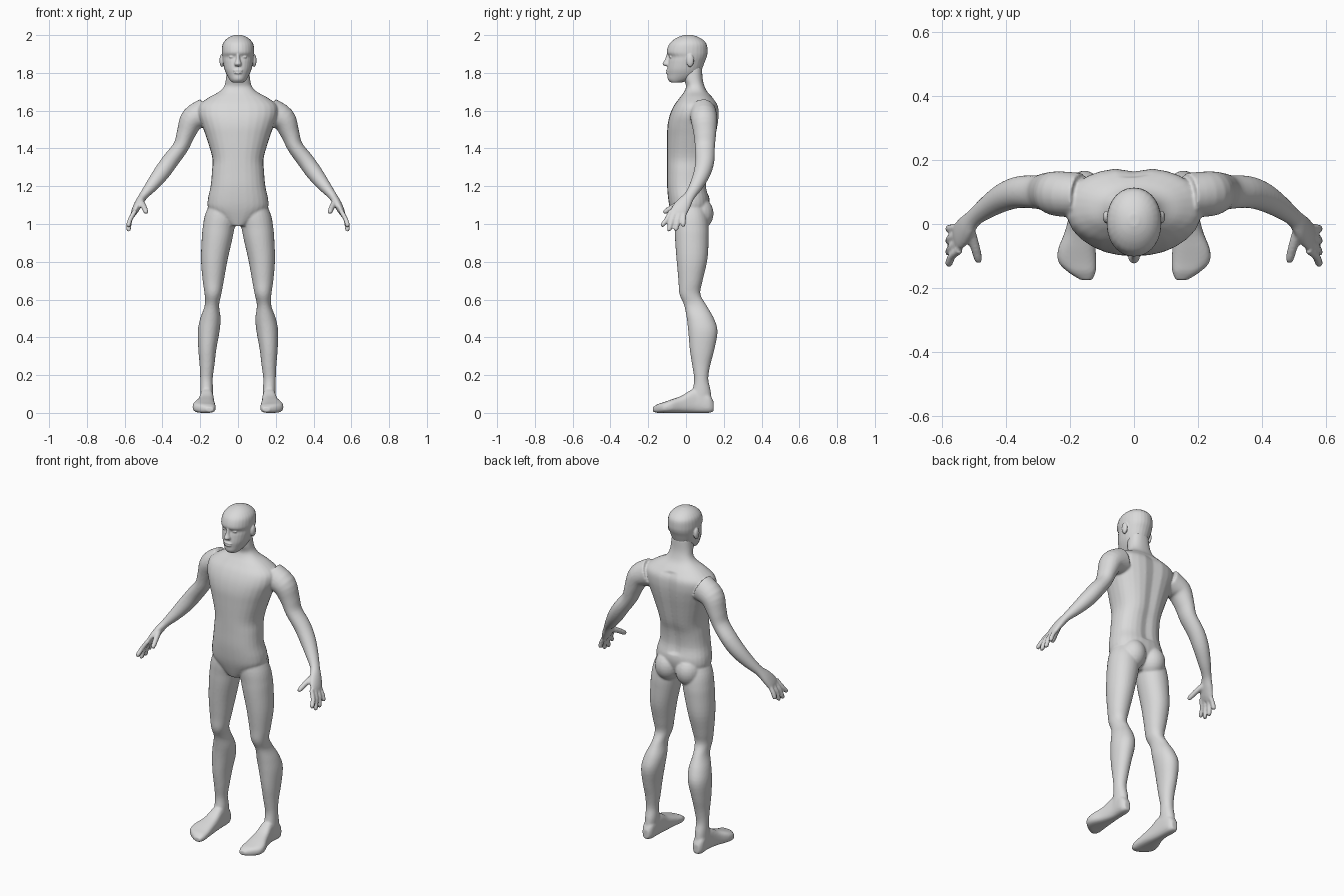
import bpy, bmesh, math
from mathutils import Vector, Matrix

skin = bpy.data.materials.new("plain grey")
skin.diffuse_color = (0.7, 0.7, 0.7, 1)
N = 28


def refine(keys, steps=4):
    """Catmull-Rom interpolation of rows of numbers."""
    out = []
    for i in range(len(keys) - 1):
        a, b, c, d = (keys[max(i - 1, 0)], keys[i], keys[i + 1], keys[min(i + 2, len(keys) - 1)])
        for s in range(steps):
            t = s / steps
            out.append([0.5 * (2 * q + (r - p) * t + (2 * p - 5 * q + 4 * r - w) * t * t
                               + (3 * q - p - 3 * r + w) * t ** 3)
                        for p, q, r, w in zip(a, b, c, d)])
    out.append(list(keys[-1]))
    return out


def unit_ring(power):
    """Superellipse outline of unit radius."""
    pts = []
    for i in range(N):
        c, s = math.cos(math.tau * i / N), math.sin(math.tau * i / N)
        pts.append((math.copysign(abs(c) ** (2 / power), c), math.copysign(abs(s) ** (2 / power), s)))
    return pts


def loft(bm, rings):
    rows = [[bm.verts.new(p) for p in ring] for ring in rings]
    for a, b in zip(rows, rows[1:]):
        for i in range(N):
            bm.faces.new((a[i], a[(i + 1) % N], b[(i + 1) % N], b[i]))
    bm.faces.new(rows[0])
    bm.faces.new(rows[-1])


def stack(bm, keys, side=1, power=2.1, along_y=False):
    """Loft of boxes-in-ovals: level, x0, x1, low, high."""
    rings = []
    for lv, x0, x1, lo, hi in refine(keys):
        ring = []
        for u, v in unit_ring(power):
            x = side * ((x0 + x1) / 2 + u * (x1 - x0) / 2)
            w = (lo + hi) / 2 + v * (hi - lo) / 2
            ring.append(Vector((x, lv, w)) if along_y else Vector((x, w, lv)))
        rings.append(ring)
    loft(bm, rings)


def limb(bm, keys, side=1):
    """Tube along a path: x, y, z, radius across, radius in depth."""
    rows = refine(keys)
    pts = [Vector(r[:3]) for r in rows]
    rings = []
    for i, r in enumerate(rows):
        t = (pts[min(i + 1, len(pts) - 1)] - pts[max(i - 1, 0)]).normalized()
        across = t.cross(Vector((0, 1, 0))).normalized()
        depth = across.cross(t)
        ring = [pts[i] + across * r[3] * u + depth * r[4] * v for u, v in unit_ring(2)]
        rings.append([Vector((side * p.x, p.y, p.z)) for p in ring])
    loft(bm, rings)


def ball(bm, centre, radii):
    m = Matrix.Translation(centre) @ Matrix.Diagonal((*radii, 1))
    bmesh.ops.create_uvsphere(bm, u_segments=24, v_segments=14, radius=1, matrix=m)


def finish(bm, name, voxel, iterations):
    """Fuse overlapping parts into one smooth skin."""
    bmesh.ops.recalc_face_normals(bm, faces=bm.faces)
    me = bpy.data.meshes.new(name)
    bm.to_mesh(me)
    bm.free()
    me.materials.append(skin)
    ob = bpy.data.objects.new(name, me)
    bpy.context.collection.objects.link(ob)
    re = ob.modifiers.new("fuse", 'REMESH')
    re.mode = 'VOXEL'
    re.voxel_size = voxel
    re.use_smooth_shade = True
    sm = ob.modifiers.new("soften", 'SMOOTH')
    sm.factor = 0.5
    sm.iterations = iterations
    return ob


body = bmesh.new()

# torso and neck: height, half width, front, back
torso = [(0.99, .045, -.055, .06), (1.03, .10, -.07, .10), (1.08, .155, -.085, .12),
         (1.13, .16, -.094, .125), (1.20, .145, -.10, .11), (1.28, .138, -.10, .117),
         (1.35, .136, -.10, .137), (1.45, .165, -.10, .157), (1.52, .19, -.098, .17),
         (1.58, .21, -.085, .176), (1.63, .205, -.062, .17), (1.67, .155, -.032, .14),
         (1.70, .10, -.01, .113), (1.73, .073, .0, .098), (1.77, .064, -.012, .088),
         (1.83, .058, -.02, .085)]
stack(body, [(z, -w, w, f, b) for z, w, f, b in torso], power=2.35)
for v in body.verts:  # spine groove
    if v.co.y > 0.05 and 1.15 < v.co.z < 1.66:
        v.co.y -= 0.012 * math.exp(-(v.co.x / 0.03) ** 2)

# leg: height, inner, outer, front, back
leg = [(1.14, .03, .135, -.05, .08), (1.05, .002, .174, -.062, .112), (.98, .018, .187, -.06, .12),
       (.92, .03, .192, -.058, .12), (.81, .055, .196, -.05, .113), (.70, .075, .187, -.04, .088),
       (.63, .088, .177, -.035, .076), (.57, .10, .176, -.01, .108), (.50, .092, .20, .004, .148),
       (.43, .098, .213, .012, .167), (.335, .115, .21, .02, .15), (.25, .125, .203, .033, .128),
       (.18, .134, .20, .043, .118), (.12, .132, .20, .034, .13), (.05, .135, .20, .01, .138)]
# foot: y, inner, outer, sole, top
foot = [(.146, .15, .185, .008, .06), (.12, .135, .20, 0, .10), (.05, .13, .20, 0, .13),
        (-.02, .125, .215, 0, .092), (-.08, .12, .238, 0, .07), (-.12, .118, .236, 0, .056),
        (-.15, .12, .207, 0, .046), (-.175, .13, .168, .006, .03)]
# arm down to knuckles: x, y, z, thickness, depth
arm = [(.17, .09, 1.59, .078, .07), (.24, .095, 1.555, .066, .07), (.275, .10, 1.48, .05, .06),
       (.302, .10, 1.41, .042, .053), (.358, .10, 1.335, .044, .05), (.405, .085, 1.27, .043, .045),
       (.455, .055, 1.205, .034, .036), (.50, .02, 1.15, .023, .029), (.525, -.01, 1.11, .022, .04),
       (.546, -.036, 1.07, .018, .045), (.557, -.046, 1.045, .011, .038)]
# fingers: knuckle y, tip y, tip z
fingers = [(-.08, -.122, .985), (-.056, -.088, .962), (-.032, -.052, .965), (-.01, -.015, .985)]

for side in (1, -1):
    stack(body, leg, side)
    stack(body, foot, side, 2.8, along_y=True)
    ball(body, (side * .068, .062, 1.055), (.075, .084, .09))  # buttock
    limb(body, arm, side)
    for y0, y1, z in fingers:
        r = .0125
        limb(body, [(.545, y0, 1.07, r, r), (.570, (y0 + y1) / 2, 1.025, r, r),
                    (.579, y1, z + .012, r, r), (.580, y1, z, .008, .008)], side)
    limb(body, [(.515, -.015, 1.12, .016, .018), (.498, -.07, 1.09, .015, .015),
                (.488, -.108, 1.066, .013, .013), (.487, -.118, 1.058, .008, .008)], side)
finish(body, "body", 0.006, 4)

# head: height, half width, front, back
head = bmesh.new()
skull = [(1.75, .032, -.083, -.02), (1.765, .045, -.096, .03), (1.79, .06, -.098, .07),
         (1.82, .072, -.099, .085), (1.86, .08, -.094, .10), (1.885, .083, -.09, .11),
         (1.91, .086, -.102, .114), (1.95, .082, -.09, .11), (1.975, .066, -.066, .09),
         (1.992, .042, -.036, .06), (2.001, .015, -.006, .03)]
stack(head, [(z, -w, w, f, b) for z, w, f, b in skull], power=2.1)
# nose
stack(head, [(1.90, -.008, .008, -.102, -.07), (1.87, -.012, .012, -.112, -.07),
             (1.848, -.019, .019, -.124, -.07), (1.836, -.016, .016, -.112, -.07)])
# lips, eyes, ears
ball(head, (0, -.097, 1.813), (.026, .009, .006))
ball(head, (0, -.097, 1.800), (.022, .009, .006))
for side in (1, -1):
    ball(head, (side * .032, -.081, 1.884), (.015, .007, .006))
    ball(head, (side * .086, .022, 1.865), (.012, .02, .034))
finish(head, "head", 0.004, 2)
